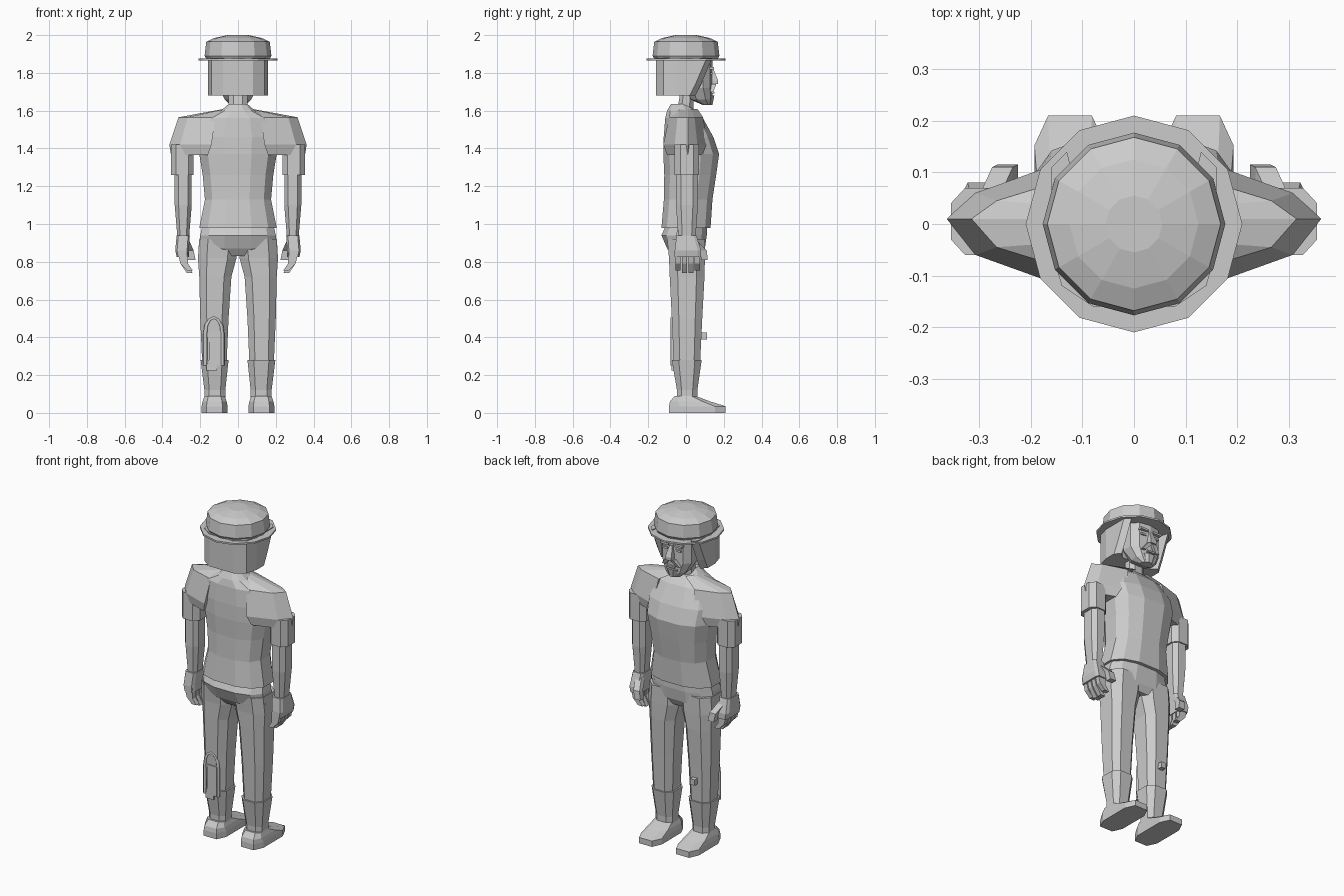
import bpy, bmesh, math

default_cube = bpy.data.objects.get("Cube")
if default_cube:
    bpy.data.objects.remove(default_cube)

COLOUR = (.6, .6, .6, 1)
grey = bpy.data.materials.new("plain_grey")
grey.use_nodes = True
grey.diffuse_color = COLOUR
grey.node_tree.nodes["Principled BSDF"].inputs["Base Color"].default_value = COLOUR


def loft(name, rings, side=1):
    """Skin a list of equal-length point rings and cap both ends."""
    bm = bmesh.new()
    loops = [[bm.verts.new((x * side, y, z)) for x, y, z in ring] for ring in rings]
    for lower, upper in zip(loops, loops[1:]):
        for i in range(len(lower)):
            bm.faces.new((lower[i - 1], lower[i], upper[i], upper[i - 1]))
    bm.faces.new(loops[0])
    bm.faces.new(loops[-1])
    bmesh.ops.recalc_face_normals(bm, faces=bm.faces)
    mesh = bpy.data.meshes.new(name)
    bm.to_mesh(mesh)
    bm.free()
    mesh.materials.append(grey)
    part = bpy.data.objects.new(name, mesh)
    bpy.context.collection.objects.link(part)


def oval(z, left, right, back, front, sides, power):
    """Level ring filling a rectangle, squarer for a smaller power."""
    angles = [math.tau * (i + .5) / sides for i in range(sides)]
    xs = [math.copysign(abs(math.cos(a)) ** power, math.cos(a)) for a in angles]
    ys = [math.copysign(abs(math.sin(a)) ** power, math.sin(a)) for a in angles]
    wide, deep = max(xs), max(ys)
    return [((left + right + x / wide * (right - left)) / 2,
             (back + front + y / deep * (front - back)) / 2, z) for x, y in zip(xs, ys)]


def limb(name, side, rows, sides=8, power=.7):
    """Rows hold height, inner x, outer x, back y and front y."""
    loft(name, [oval(*row, sides, power) for row in rows], side)


def trunk(name, rows, sides=12, power=.8):
    """Rows hold height, half width, back y and front y."""
    loft(name, [oval(z, -half, half, back, front, sides, power)
                for z, half, back, front in rows])


def block(name, centre, size, side=1):
    (x, y, z), (dx, dy, dz) = centre, [length / 2 for length in size]
    loft(name, [[(x - dx, y - dy, level), (x + dx, y - dy, level),
                 (x + dx, y + dy, level), (x - dx, y + dy, level)]
                for level in (z - dz, z + dz)], side)


def disc(z, radius, sides=12):
    angles = [math.tau * i / sides for i in range(sides)]
    return [(radius * math.sin(a), radius * math.cos(a), z) for a in angles]


def hair_ring(z, front):
    """Horseshoe outline, open towards the face."""
    half = [(.08, -.16), (.14, -.12), (.16, -.05), (.16, front - .03), (.13, front), (.1, .02)]
    return [(x, y, z) for x, y in half] + [(-x, y, z) for x, y in reversed(half)]


def shoulder_ring(z, inner, outer, depth):
    """Wedge that narrows from the chest to a ridge at the outside."""
    bend = (inner + 3 * outer) / 4
    return [(inner, -depth, z), (bend, -depth / 2, z), (outer, .01, z),
            (bend, depth / 2, z), (inner, depth, z)]


# Hat
loft("hat_brim", [disc(z, .21) for z in (1.865, 1.875)])
loft("hat_crown", [disc(z, radius) for z, radius in
                   ((1.87, .165), (1.89, .177), (1.965, .168), (1.985, .125), (2, .055))])

# Hair, face and neck
loft("hair", [hair_ring(z, front) for z, front in ((1.68, .05), (1.74, .08), (1.88, .14))])
trunk("face", [(1.63, .04, .09, .13), (1.66, .07, .02, .14),
               (1.72, .1, -.02, .14), (1.88, .1, -.02, .14)], sides=10)
trunk("neck", [(1.58, .05, -.05, .04), (1.7, .05, -.03, .04)], sides=8)
trunk("nose", [(1.74, .02, .1, .17), (1.76, .02, .1, .17), (1.82, .01, .1, .145)], sides=4)
trunk("chin_beard", [(1.63, .02, .1, .14), (1.68, .04, .1, .15)], sides=8)
block("lower_lip", centre=(0, .13, 1.695), size=(.05, .04, .01))

# Shirt and trouser seat
trunk("shirt", [(.98, .205, -.13, .13), (1.13, .175, -.117, .14), (1.26, .187, -.115, .16),
                (1.37, .205, -.12, .175), (1.46, .21, -.118, .145), (1.56, .18, -.11, .09),
                (1.6, .09, -.1, .05), (1.635, .05, -.08, .01)])
trunk("trouser_seat", [(.83, .1, -.07, .08), (.87, .21, -.1, .1),
                       (.94, .2, -.13, .11), (.985, .19, -.11, .11)])

for side, tag in ((1, "left_"), (-1, "right_")):
    # Facial features
    block(tag + "eye", centre=(.044, .13, 1.797), size=(.035, .022, .012), side=side)
    block(tag + "brow", centre=(.044, .13, 1.825), size=(.055, .035, .012), side=side)
    limb(tag + "moustache", side, [(1.7, .035, .06, .1, .145), (1.74, 0, .03, .1, .16)], sides=4)

    # Shoulder, sleeve and arm
    loft(tag + "shoulder", [shoulder_ring(*row) for row in
                            ((1.365, .16, .355, .1), (1.42, .14, .363, .12),
                             (1.565, .12, .315, .09), (1.61, .04, .07, .06))], side)
    limb(tag + "sleeve", side, [(z, .235, .355, -.06, .07) for z in (1.26, 1.42)])
    limb(tag + "arm", side, [(1.3, .245, .335, -.053, .063), (1.1, .245, .335, -.053, .063),
                             (.92, .26, .32, -.04, .05)])

    # Hand with curled fingers
    limb(tag + "hand", side, [(.825, .26, .325, -.06, .08), (.86, .26, .332, -.06, .08),
                              (.94, .255, .325, -.05, .055)], power=.35)
    for i in range(4):
        back = -.056 + i * .034
        tip = .74 if i in (1, 2) else .755
        limb(f"{tag}finger_{i + 1}", side, [(z, inner, outer, back, back + .027) for z, inner, outer in
                                            ((.85, .265, .32), (.79, .265, .305), (tip, .24, .27))], sides=4)
    limb(tag + "thumb", side, [(.81, .225, .265, .08, .115), (.86, .235, .275, .075, .11),
                               (.915, .26, .3, .02, .055)], sides=4)

    # Leg, boot shaft and foot
    limb(tag + "leg", side, [(.92, .004, .205, -.1, .1), (.82, .008, .212, -.09, .1),
                             (.72, .035, .205, -.086, .098), (.5, .05, .2, -.075, .086),
                             (.27, .06, .19, -.065, .075)])
    limb(tag + "boot_shaft", side, [(.07, .067, .178, -.048, .06), (.12, .067, .178, -.048, .06),
                                    (.28, .05, .198, -.075, .083)])
    limb(tag + "foot", side, [(0, .055, .193, -.09, .21), (.035, .055, .193, -.09, .21),
                              (.06, .06, .188, -.085, .13), (.09, .07, .178, -.06, .05)], power=.55)

# Tool strapped to the back of the right leg, and a stud at the front
block("holster_plate", centre=(.122, -.065, .34), size=(.065, .025, .18), side=-1)
block("holster_tip", centre=(.138, -.063, .242), size=(.055, .025, .035), side=-1)
block("leg_stud", centre=(.12, .085, .407), size=(.03, .05, .035), side=-1)
strap = bpy.data.curves.new("holster_strap", "CURVE")
strap.dimensions = "3D"
strap.bevel_depth = .011
strap.bevel_resolution = 0
strap.use_fill_caps = True
strap.materials.append(grey)
arch = [(-.128 - .045 * math.cos(a * math.pi / 6), .42 + .085 * math.sin(a * math.pi / 6))
        for a in range(7)]
arch = [(arch[0][0], .25), *arch, (arch[-1][0], .25)]
path = strap.splines.new("POLY")
path.points.add(len(arch) - 1)
for point, (x, z) in zip(path.points, arch):
    point.co = (x, -.07, z, 1)
bpy.context.collection.objects.link(bpy.data.objects.new("holster_strap", strap))
